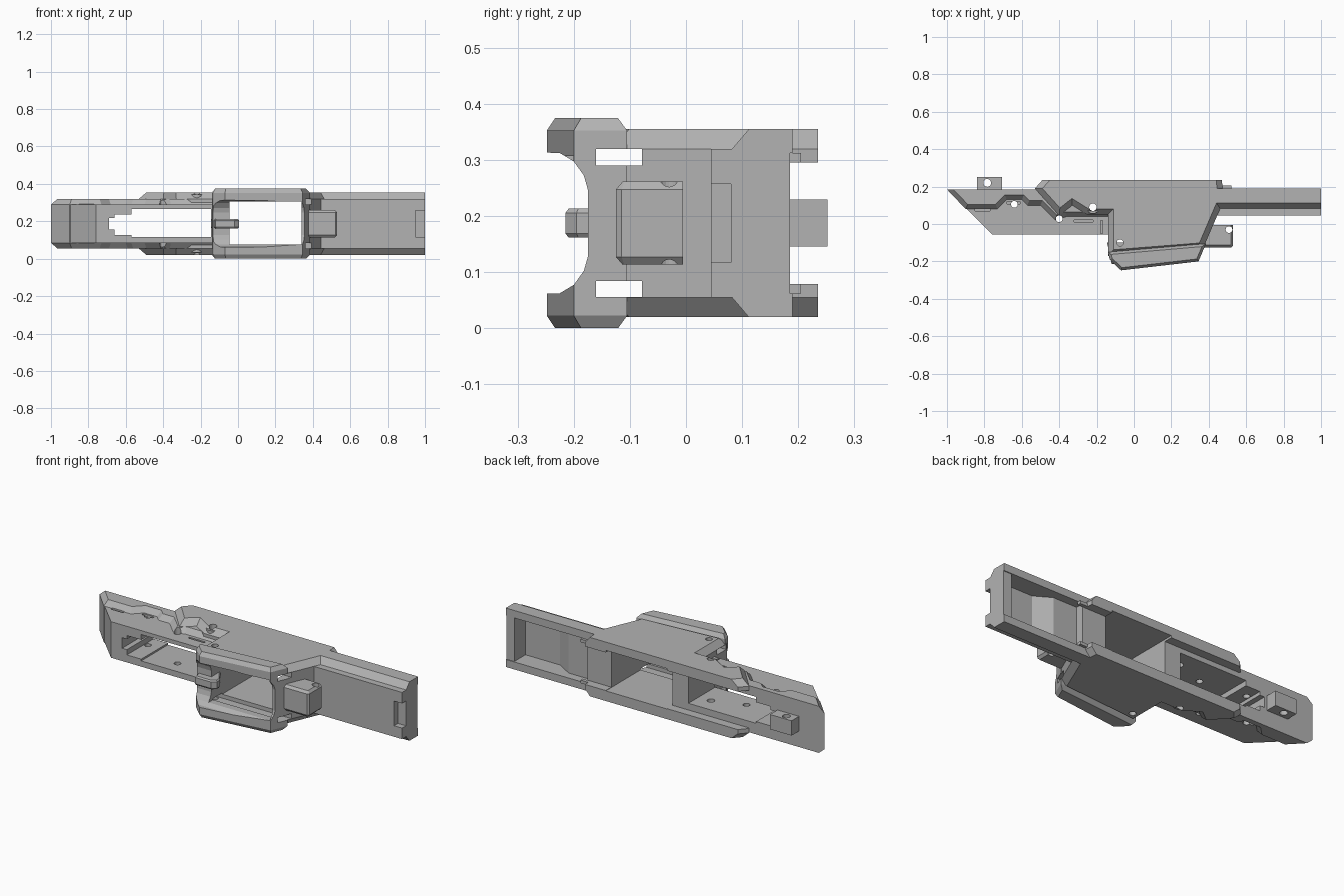
import bpy, bmesh, math
from mathutils import Vector, Matrix

cube = bpy.data.objects.get("Cube")
if cube:
    bpy.data.objects.remove(cube)

MID = 0.187  # mirror plane of the casing
grey = bpy.data.materials.new("mid_grey")
grey.use_nodes = True
grey.diffuse_color = (0.45, 0.45, 0.45, 1)
grey.node_tree.nodes["Principled BSDF"].inputs["Base Color"].default_value = grey.diffuse_color


def finish(name, bm):
    bmesh.ops.recalc_face_normals(bm, faces=bm.faces)
    mesh = bpy.data.meshes.new(name)
    bm.to_mesh(mesh)
    bm.free()
    mesh.materials.append(grey)
    obj = bpy.data.objects.new(name, mesh)
    bpy.context.collection.objects.link(obj)
    return obj


def inset(points, width):
    """Offset a counter-clockwise outline inwards, keeping its top edges in place."""
    pts = [Vector(p) for p in points]
    n = len(pts)
    top = max(p.y for p in pts) - 0.001
    lines = []
    for i in range(n):
        a, b = pts[i], pts[(i + 1) % n]
        d = (b - a).normalized()
        w = 0 if min(a.y, b.y) > top else width
        lines.append((a + Vector((-d.y, d.x)) * w, d))
    out = []
    for i in range(n):
        (p, d), (q, e) = lines[i - 1], lines[i]
        cross = d.x * e.y - d.y * e.x
        t = ((q.x - p.x) * e.y - (q.y - p.y) * e.x) / cross
        out.append(p + d * t)
    return out


def slab(name, points, half, bevel=0, rise=0):
    """Outline in plan, mirrored about MID, with an optional sloped border."""
    rings = [(points, -half), (points, half)]
    if bevel:
        small = inset(points, bevel)
        rings = [(small, -half - rise)] + rings + [(small, half + rise)]
    bm = bmesh.new()
    loops = [[bm.verts.new((p[0], p[1], MID + z)) for p in pts] for pts, z in rings]
    n = len(points)
    for low, high in zip(loops, loops[1:]):
        for i in range(n):
            j = (i + 1) % n
            bm.faces.new((low[i], low[j], high[j], high[i]))
    bm.faces.new(loops[0])
    bm.faces.new(loops[-1])
    return finish(name, bm)


def box(name, x0, x1, y0, y1, z0, z1):
    bm = bmesh.new()
    size = Matrix.Diagonal((x1 - x0, y1 - y0, z1 - z0, 1))
    place = Matrix.Translation(((x0 + x1) / 2, (y0 + y1) / 2, MID + (z0 + z1) / 2))
    bmesh.ops.create_cube(bm, size=1, matrix=place @ size)
    return finish(name, bm)


def rod(name, x, y, radius, half):
    bm = bmesh.new()
    bmesh.ops.create_cone(bm, cap_ends=True, segments=20, radius1=radius, radius2=radius,
                          depth=2 * half, matrix=Matrix.Translation((x, y, MID)))
    return finish(name, bm)


# Main casing
parts = [
    slab("rear_body", [(-1, .185), (-.76, -.055), (-.13, -.055), (-.13, .185)], .1025),
    slab("rear_rail", [(-1, .185), (-.9, .08), (-.73, .08), (-.68, .13), (-.6, .13), (-.57, .1),
                       (-.5, .1), (-.42, .02), (-.36, .04), (-.1, .04), (-.1, .185)],
         .1025, .025, .03),
    slab("centre_plate", [(-.53, .19), (-.4, .045), (-.33, .1), (-.25, .05), (-.14, .05),
                          (-.14, -.17), (.37, -.13), (.475, .115), (.475, .185), (.47, .235),
                          (-.49, .235)], .1325, .03, .035),
    slab("front_body", [(.38, .08), (1, .08), (1, .185), (.38, .185)], .1325, 0),
    slab("front_lower_face", [(.38, .045), (1, .045), (1, .09), (.38, .09)], .1325),
    slab("opening_lip", [(-.14, -.15), (-.13, -.19), (-.07, -.248), (.345, -.2), (.385, -.105)],
         .165, .014, .022),
    rod("pin_boss", -.22, .09, .035, .155),
    slab("front_lug", [(.34, -.125), (.52, -.125), (.53, -.115), (.53, -.005), (.34, -.005)],
         .06, .012, .014),
    box("rear_tab", -.84, -.705, .17, .252, -.042, .042),
]

# Sloped shoulders running along the front body
for side in (-1, 1):
    bm = bmesh.new()
    section = [(.08, .13), (.112, .1675), (.19, .1675), (.19, .13)]
    ends = [[bm.verts.new((x, y, MID + side * z)) for y, z in section] for x in (.4, 1)]
    for i in range(4):
        j = (i + 1) % 4
        bm.faces.new((ends[0][i], ends[0][j], ends[1][j], ends[1][i]))
    for end in ends:
        bm.faces.new(end)
    parts.append(finish("left_shoulder" if side > 0 else "right_shoulder", bm))

# Cutters: well, slot, trough, front pocket and scooped lip
cutters = [
    box("well_cut", -.045, .34, -.4, .4, -.11, .12),
    box("slot_cut", -.57, -.145, -.4, .4, -.07, .08),
    box("slot_end_cut", -.66, -.56, -.4, .4, -.06, .05),
    box("trough_cut", -.6, .6, .185, .4, -.108, .108),
    box("pocket_cut", .49, .95, .085, .4, -.125, .125),
    box("front_notch_cut", .95, 1.1, 0, .08, -.07, .07),
]
slot_tip = slab("slot_tip_cut", [(-.69, -.4), (-.64, -.4), (-.64, .4), (-.69, .4)], .03, 0)
cutters.append(slot_tip)
bm = bmesh.new()
arch = [(-.4, .13), (-.225, .125), (-.2, .11), (-.182, .085), (-.175, .06)]
arch += [(y, -z) for y, z in reversed(arch)]
face = bm.faces.new([bm.verts.new((-.3, y, MID + z)) for y, z in arch])
moved = bmesh.ops.extrude_face_region(bm, geom=[face])["geom"]
bmesh.ops.translate(bm, vec=(.8, 0, 0), verts=[v for v in moved if isinstance(v, bmesh.types.BMVert)])
cutters.append(finish("arch_cut", bm))

# Round through holes and thin side slots
for x, y, r in [(-.785, .22, .021), (-.64, .105, .018), (-.4, .028, .018),
                (-.22, .09, .02), (-.075, -.1, .018), (.508, -.03, .018)]:
    cutters.append(rod("hole_cut", x, y, r, .4))
for side in (-1, 1):
    for x0, x1, y0, y1 in [(-.85, -.77, .07, .082), (-.68, -.61, .106, .12),
                           (-.32, -.22, .01, .022), (-.178, -.168, -.05, .02)]:
        z = sorted((side * .09, side * .3))
        cutters.append(box("side_slot_cut", x0, x1, y0, y1, *z))
    z = sorted((side * .103, side * .132))
    cutters.append(box("corner_window_cut", -.3, .5, -.16, -.078, *z))

for part in parts:
    for cutter in cutters:
        mod = part.modifiers.new("cut", "BOOLEAN")
        mod.operation = "DIFFERENCE"
        mod.solver = "EXACT"
        mod.object = cutter
bpy.context.view_layer.update()
graph = bpy.context.evaluated_depsgraph_get()
baked = [bpy.data.meshes.new_from_object(p.evaluated_get(graph)) for p in parts]
for part, mesh in zip(parts, baked):
    part.modifiers.clear()
    part.data = mesh
for cutter in cutters:
    bpy.data.objects.remove(cutter)

# Small additions inside and behind the cavities
slab("pocket_ramp", [(.48, .08), (.74, .08), (.64, .14), (.48, .14)], .125)
slab("rear_lug", [(-.145, -.1), (-.12, -.215), (-.02, -.215), (.005, -.195), (.005, -.17), (-.04, -.1)],
     .018, .006, .008)
for side in (-1, 1):
    z = sorted((side * .108, side * .125))
    box("rail_end_tab", .46, .52, .185, .205, *z)
    box("front_edge", .47, 1, .18, .19, *sorted((side * .125, side * .16)))
